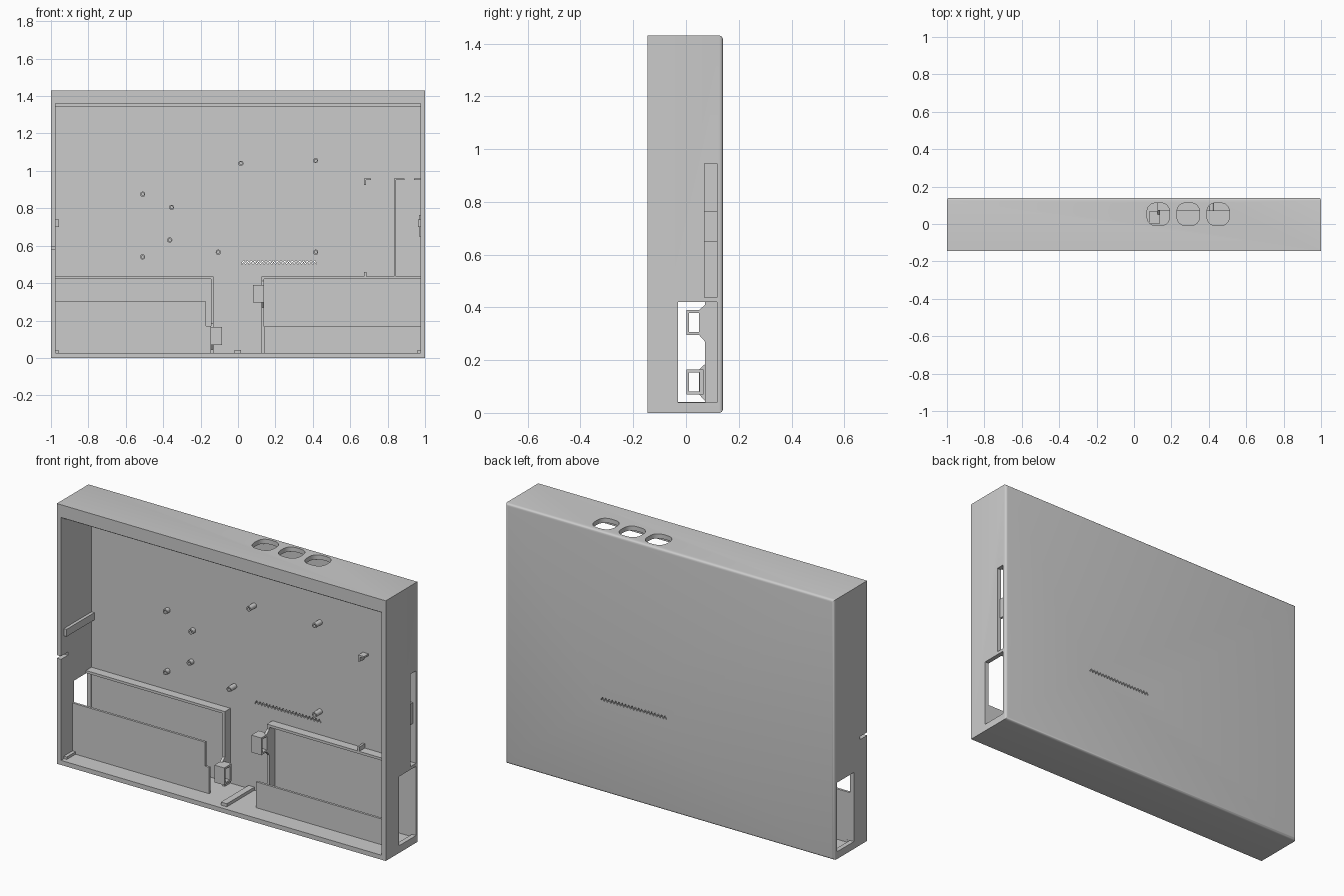
import bpy, bmesh, math

if "Cube" in bpy.data.objects:
    bpy.data.objects.remove(bpy.data.objects["Cube"])


def finish(name, bm):
    bmesh.ops.recalc_face_normals(bm, faces=bm.faces)
    me = bpy.data.meshes.new(name)
    bm.to_mesh(me)
    bm.free()
    ob = bpy.data.objects.new(name, me)
    bpy.context.collection.objects.link(ob)
    return ob


def box_bm(x0, x1, y0, y1, z0, z1):
    bm = bmesh.new()
    bmesh.ops.create_cube(bm, size=1)
    for v in bm.verts:
        v.co = (x1 if v.co.x > 0 else x0,
                y1 if v.co.y > 0 else y0,
                z1 if v.co.z > 0 else z0)
    return bm


def box(name, *b):
    return finish(name, box_bm(*b))


def prism(name, pts, axis, a, b):
    """Extrude a 2D outline along axis x, y or z from a to b."""
    place = {"x": lambda p, t: (t, p[0], p[1]),
             "y": lambda p, t: (p[0], t, p[1]),
             "z": lambda p, t: (p[0], p[1], t)}[axis]
    bm = bmesh.new()
    lo = [bm.verts.new(place(p, a)) for p in pts]
    hi = [bm.verts.new(place(p, b)) for p in pts]
    bm.faces.new(lo)
    bm.faces.new(hi[::-1])
    n = len(pts)
    for i in range(n):
        bm.faces.new((lo[i], lo[(i + 1) % n], hi[(i + 1) % n], hi[i]))
    return finish(name, bm)


def cut(target, cutter):
    cutter.hide_render = True
    mod = target.modifiers.new("cut", "BOOLEAN")
    mod.operation = "DIFFERENCE"
    mod.solver = "EXACT"
    mod.object = cutter
    bpy.context.view_layer.objects.active = target
    bpy.ops.object.modifier_apply(modifier=mod.name)
    bpy.data.objects.remove(cutter)


def smooth(ob):
    bpy.ops.object.select_all(action="DESELECT")
    ob.select_set(True)
    bpy.context.view_layer.objects.active = ob
    bpy.ops.object.shade_smooth_by_angle(angle=math.radians(30))


# Case: block with the back edges rounded, hollowed from the front
FRONT, BACK, FLOOR = -0.145, 0.14, 0.12
bm = box_bm(-1, 1, FRONT, BACK, 0, 1.43)
edges = [e for e in bm.edges if all(v.co.y > 0 for v in e.verts)]
bmesh.ops.bevel(bm, geom=edges, offset=0.014, segments=4, profile=0.5, affect="EDGES")
case = finish("case", bm)
cut(case, box("cavity", -0.975, 0.975, -0.2, FLOOR, 0.025, 1.405))

# Side openings, card slot on the right, cable notch on the left
cut(case, box("right_bay_opening", 0.9, 1.1, -0.03, 0.118, 0.04, 0.42))
cut(case, box("left_bay_opening", -1.1, -0.9, -0.03, 0.118, 0.04, 0.42))
cut(case, box("card_slot", 0.9, 1.1, 0.07, 0.118, 0.437, 0.945))
cut(case, box("cable_notch", -1.1, -0.95, -0.2, -0.085, 0.58, 0.597))

# Three rounded button holes in the top
for cx in (0.13, 0.29, 0.45):
    outline = []
    for i in range(40):
        t = 2 * math.pi * i / 40
        c, s = math.cos(t), math.sin(t)
        outline.append((cx + 0.061 * math.copysign(abs(c) ** 0.75, c),
                        0.052 + 0.061 * math.copysign(abs(s) ** 0.75, s)))
    cut(case, prism("button_hole", outline, "z", 1.38, 1.5))

# Zigzag vent through the back
zig = [(0.02 + 0.01 * i, 0.50 + 0.014 * (i % 2)) for i in range(41)]
band = zig + [(x, z + 0.008) for x, z in reversed(zig)]
cut(case, prism("vent_cut", band, "y", 0.1, 0.2))
smooth(case)

# Stepped lip along the top of the front opening
box("top_lip", -0.976, 0.976, FRONT, -0.12, 1.36, 1.41)
box("top_lip_step", -0.976, 0.976, -0.121, -0.10, 1.345, 1.41)

# Battery bays: shelf, end wall with gusset, hollow clip
for side, x_in, x_out, wall, clip, z0, z1 in (
        ("left", -0.13, -0.98, (-0.145, -0.13), (-0.145, -0.085), 0.07, 0.165),
        ("right", 0.125, 0.98, (0.125, 0.14), (0.08, 0.14), 0.295, 0.39)):
    box(side + "_bay_shelf", min(x_in, x_out), max(x_in, x_out), 0.072, 0.125, 0.422, 0.436)
    prof = [(0.125, 0.02), (0.125, 0.43), (0.072, 0.43), (0.072, z1 + 0.02), (0.05, z1),
            (0.05, z0), (0.072, z0 - 0.025), (0.072, 0.02)]
    prism(side + "_bay_end_wall", prof, "x", *wall)
    ob = box(side + "_clip", clip[0], clip[1], 0.002, 0.066, z0, z1)
    cut(ob, box("clip_hole", -1, 1, 0.012, 0.052, z0 + 0.011, z1 - 0.011))

# Front retaining plates
prism("left_bay_plate", [(-0.98, 0.02), (-0.145, 0.02), (-0.145, 0.17), (-0.17, 0.17),
                         (-0.17, 0.302), (-0.98, 0.302)], "y", -0.044, -0.031)
box("right_bay_plate", 0.14, 0.98, -0.044, -0.031, 0.02, 0.167)

# Board standoffs, hollow at the tip
for x, z, length in ((-0.51, 0.875, 0.025), (-0.355, 0.805, 0.025), (-0.365, 0.63, 0.025),
                     (-0.51, 0.54, 0.025), (-0.105, 0.565, 0.05), (0.015, 1.04, 0.05),
                     (0.415, 1.055, 0.05), (0.415, 0.565, 0.05)):
    ring = [(math.cos(math.pi * i / 10), math.sin(math.pi * i / 10)) for i in range(20)]
    peg = prism("standoff", [(x + 0.014 * c, z + 0.014 * s) for c, s in ring],
                "y", FLOOR - length, 0.125)
    cut(peg, prism("peg_hole", [(x + 0.007 * c, z + 0.007 * s) for c, s in ring],
                   "y", FLOOR - length - 0.01, FLOOR - 0.005))
    smooth(peg)

# Card rail and corner brackets
box("card_rail", 0.835, 0.846, 0.07, 0.125, 0.436, 0.96)
box("card_rail_top_a", 0.84, 0.89, 0.07, 0.125, 0.95, 0.96)
box("card_rail_top_b", 0.94, 0.98, 0.07, 0.125, 0.95, 0.96)
prism("corner_bracket", [(0.675, 0.925), (0.685, 0.925), (0.685, 0.95), (0.71, 0.95),
                         (0.71, 0.96), (0.675, 0.96)], "y", 0.08, 0.125)
box("lower_bracket", 0.675, 0.687, 0.072, 0.125, 0.43, 0.46)

# Support ribs running front to back on the walls
box("left_rib", -0.98, -0.958, -0.12, 0.125, 0.70, 0.74)
box("right_rib", 0.962, 0.98, -0.12, 0.125, 0.70, 0.74)
box("right_rib_pad", 0.968, 0.98, 0.03, 0.125, 0.65, 0.765)
box("bottom_rib", -0.02, 0.016, -0.12, 0.125, 0.02, 0.042)
for x0 in (-0.98, 0.957):
    box("corner_rib", x0, x0 + 0.023, -0.12, -0.03, 0.02, 0.039)
